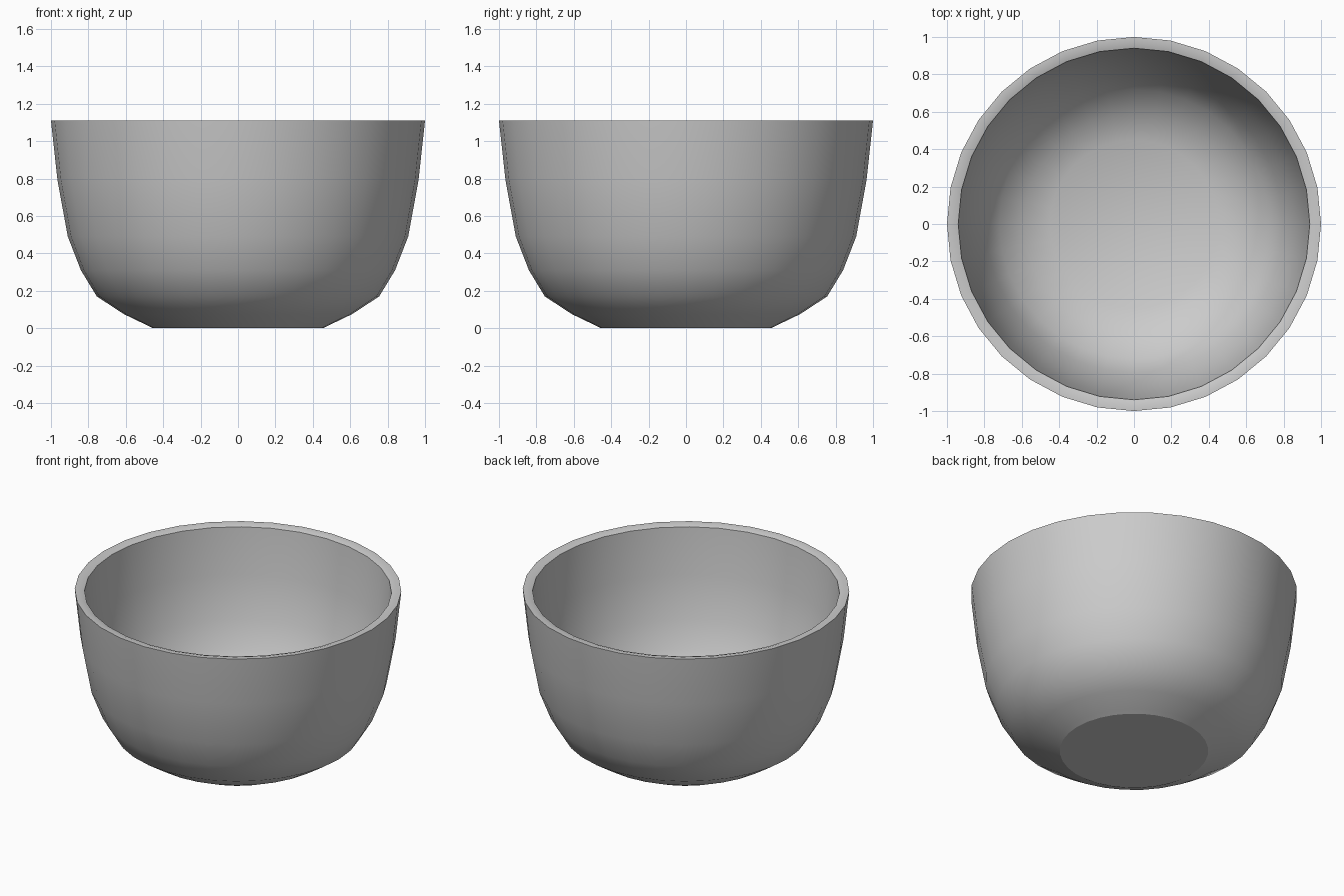
import bpy, bmesh, math

if "Cube" in bpy.data.objects:
    bpy.data.objects.remove(bpy.data.objects["Cube"])

SEGMENTS = 32

# Half profile: outer base -> outer wall -> rim -> inner wall -> inner floor
profile = [
    (0.455, 0.0), (0.485, 0.015), (0.61, 0.075), (0.755, 0.17), (0.84, 0.31),
    (0.91, 0.49), (0.965, 0.79), (1.0, 1.11),
    (0.97, 1.11), (0.94, 1.10),
    (0.915, 0.79), (0.862, 0.51), (0.795, 0.34), (0.72, 0.21),
    (0.59, 0.122), (0.45, 0.055),
]

bm = bmesh.new()


def ring(radius, z):
    return [bm.verts.new((radius * math.cos(a), radius * math.sin(a), z))
            for a in (2 * math.pi * i / SEGMENTS for i in range(SEGMENTS))]


# Revolved wall
rings = [ring(r, z) for r, z in profile]
for low, high in zip(rings, rings[1:]):
    for i in range(SEGMENTS):
        j = (i + 1) % SEGMENTS
        bm.faces.new((low[i], low[j], high[j], high[i]))

# Underside and inner floor
bm.faces.new(rings[0][::-1])
bm.faces.new(rings[-1])
bmesh.ops.recalc_face_normals(bm, faces=bm.faces[:])

mesh = bpy.data.meshes.new("bowl")
bm.to_mesh(mesh)
bm.free()
bowl = bpy.data.objects.new("bowl", mesh)
bpy.context.collection.objects.link(bowl)

# Smooth walls with crisp rim and foot
bpy.context.view_layer.objects.active = bowl
bowl.select_set(True)
bpy.ops.object.shade_smooth_by_angle(angle=math.radians(40))
# Crisp foot edge
for e in mesh.edges:
    if all(mesh.vertices[v].co.z < 0.001 for v in e.vertices):
        e.use_edge_sharp = True
